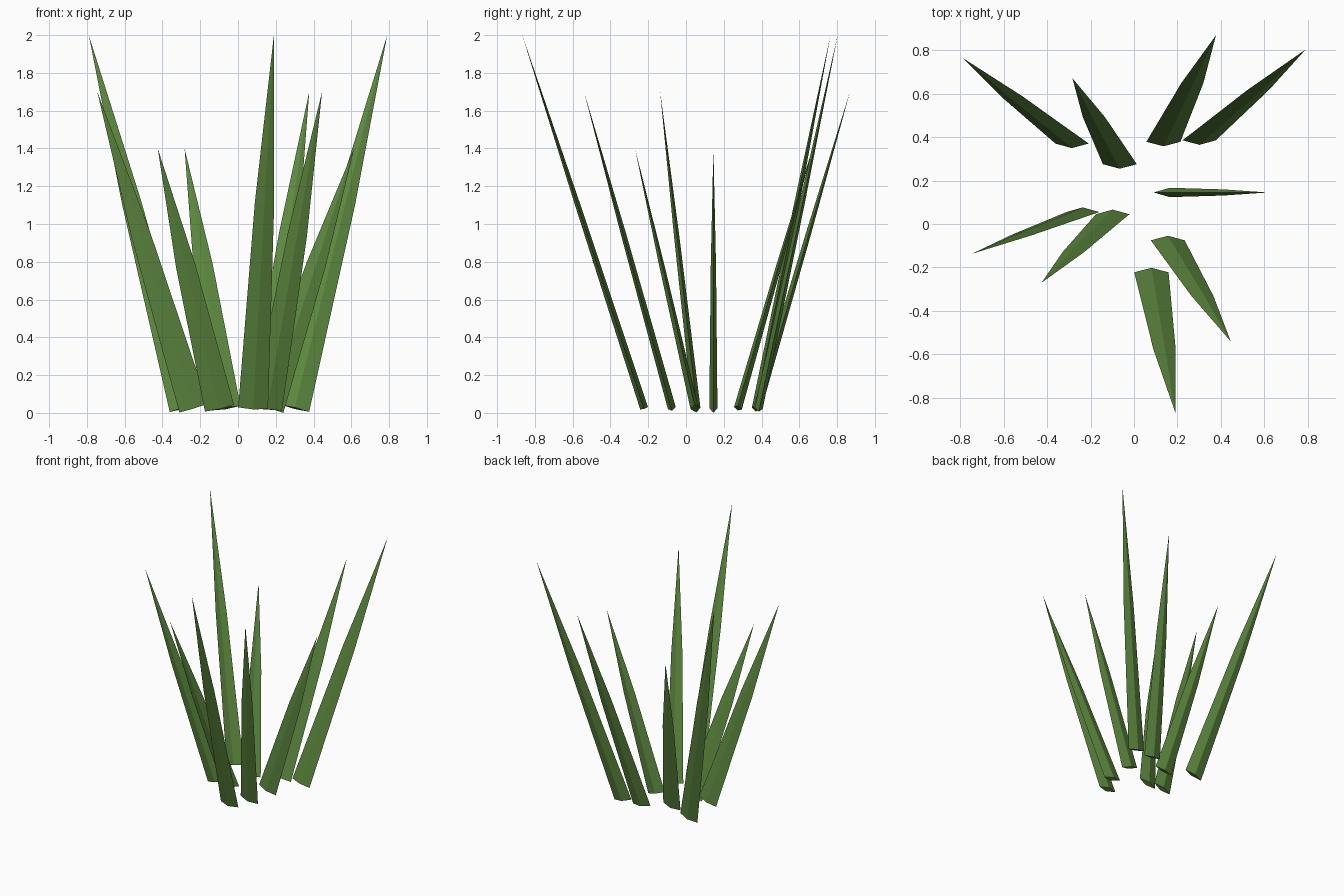
import bpy
import bmesh
from mathutils import Vector

cube = bpy.data.objects.get("Cube")
if cube:
    bpy.data.objects.remove(cube, do_unlink=True)

# Leaf colour
green = bpy.data.materials.new("leaf_green")
green.use_nodes = True
colour = (0.11, 0.25, 0.05, 1)
green.diffuse_color = colour
bsdf = green.node_tree.nodes["Principled BSDF"]
bsdf.inputs["Base Color"].default_value = colour
bsdf.inputs["Roughness"].default_value = 0.9

HALF_WIDTH, HALF_DEPTH = 0.079, 0.0215
MID, MID_SCALE = 0.55, 0.65
BASE_Z = 0.025


def blade(name, base, tip):
    """Diamond-section blade: a base ring, a narrower middle ring and a point."""
    base, tip = Vector((*base, BASE_Z)), Vector(tip)
    axis = (tip - base).normalized()
    across = Vector((0, 1, 0)).cross(axis).normalized()
    depth = axis.cross(across)
    bm = bmesh.new()
    rings = []
    for along, scale in ((0, 1), (MID, MID_SCALE)):
        centre = base.lerp(tip, along)
        w, d = across * HALF_WIDTH * scale, depth * HALF_DEPTH * scale
        rings.append([bm.verts.new(centre + o) for o in (w, d, -w, -d)])
    low, high = rings
    point = bm.verts.new(tip)
    bm.faces.new(low[::-1])
    for i in range(4):
        j = (i + 1) % 4
        bm.faces.new((low[i], low[j], high[j], high[i]))
        bm.faces.new((high[i], high[j], point))
    bmesh.ops.recalc_face_normals(bm, faces=bm.faces)
    mesh = bpy.data.meshes.new(name)
    bm.to_mesh(mesh)
    bm.free()
    mesh.materials.append(green)
    bpy.context.collection.objects.link(bpy.data.objects.new(name, mesh))


# Base position on the ground, then tip
BLADES = {
    "back_right_tall_blade": ((-0.285, 0.37), (-0.79, 0.765, 2.0)),
    "back_right_short_blade": ((-0.065, 0.275), (-0.283, 0.67, 1.4)),
    "back_left_middle_blade": ((0.135, 0.378), (0.377, 0.868, 1.7)),
    "back_left_tall_blade": ((0.30, 0.385), (0.79, 0.803, 2.0)),
    "left_short_blade": ((0.165, 0.145), (0.615, 0.145, 1.4)),
    "right_middle_blade": ((-0.235, 0.055), (-0.745, -0.137, 1.7)),
    "front_right_short_blade": ((-0.098, 0.045), (-0.425, -0.27, 1.4)),
    "front_left_middle_blade": ((0.155, -0.075), (0.445, -0.54, 1.7)),
    "front_tall_blade": ((0.08, -0.222), (0.19, -0.867, 2.0)),
}
for name, (base, tip) in BLADES.items():
    blade(name, base, tip)
